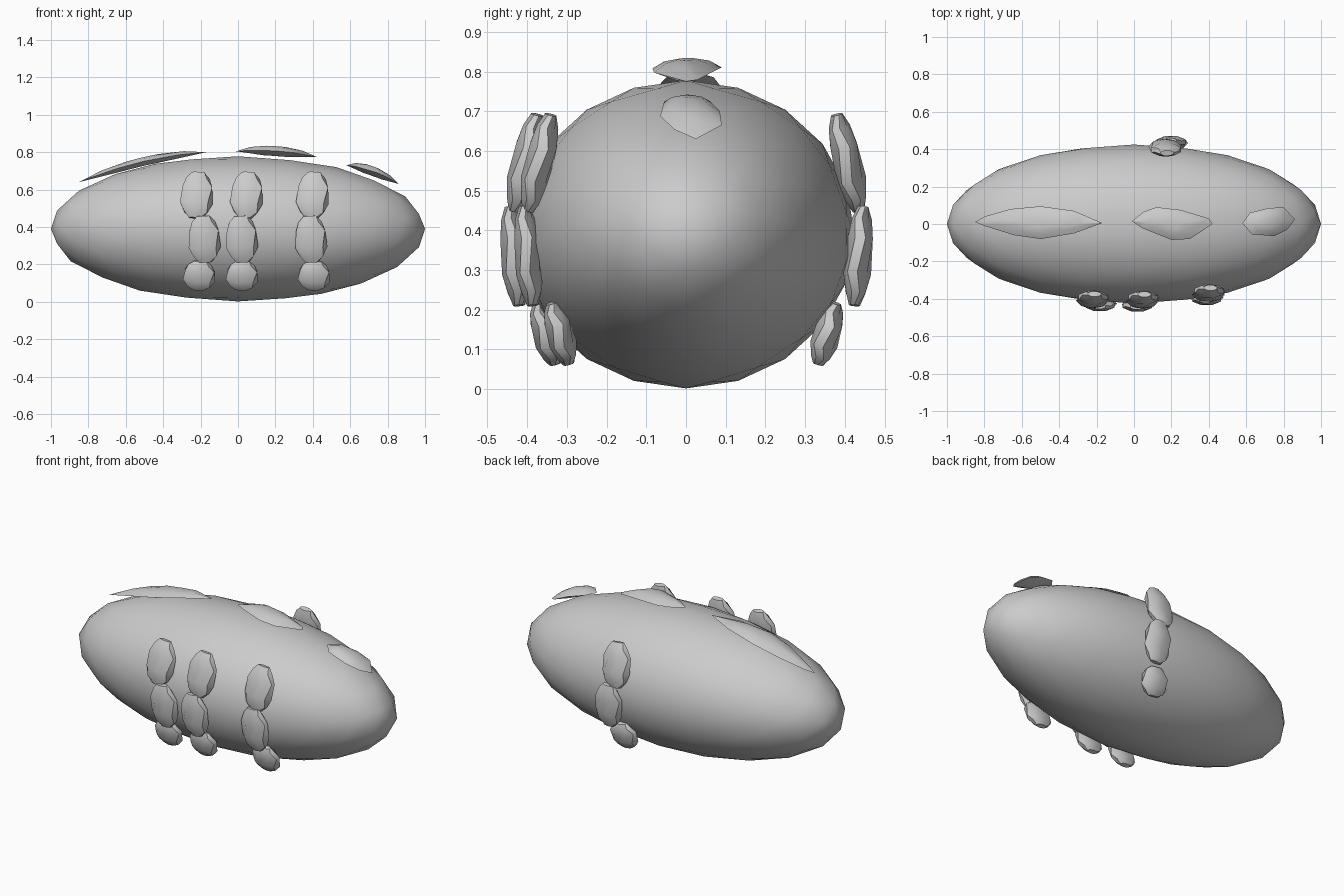
import bpy, bmesh, math
from mathutils import Matrix, Vector

cube = bpy.data.objects.get("Cube")
if cube:
    bpy.data.objects.remove(cube, do_unlink=True)

grey = bpy.data.materials.new("plain_grey")
grey.use_nodes = True
grey.diffuse_color = (0.6, 0.6, 0.6, 1)
grey.node_tree.nodes["Principled BSDF"].inputs["Base Color"].default_value = (0.6, 0.6, 0.6, 1)


def finish(name, bm, angle):
    """Turn a bmesh into a smooth shaded object."""
    bmesh.ops.recalc_face_normals(bm, faces=bm.faces)
    mesh = bpy.data.meshes.new(name)
    bm.to_mesh(mesh)
    bm.free()
    mesh.materials.append(grey)
    obj = bpy.data.objects.new(name, mesh)
    bpy.context.collection.objects.link(obj)
    bpy.ops.object.select_all(action="DESELECT")
    obj.select_set(True)
    bpy.context.view_layer.objects.active = obj
    bpy.ops.object.shade_smooth_by_angle(angle=math.radians(angle))
    return obj


def skin(bm, rings):
    """Bridge rings of equal length and cap both ends."""
    rings = [[bm.verts.new(p) for p in ring] for ring in rings]
    n = len(rings[0])
    for a, b in zip(rings, rings[1:]):
        for i in range(n):
            j = (i + 1) % n
            bm.faces.new((a[i], a[j], b[j], b[i]))
    bm.faces.new(rings[0])
    bm.faces.new(rings[-1])


# Long egg-shaped body, poles along x
bm = bmesh.new()
bmesh.ops.create_icosphere(bm, subdivisions=3, radius=1)
bmesh.ops.rotate(bm, verts=bm.verts, matrix=Matrix.Rotation(math.pi / 2, 3, "Y"))
for v in bm.verts:
    v.co = (v.co.x, v.co.y * 0.425, 0.39 + v.co.z * 0.388)
finish("body", bm, 60)


# Back plates: a top-view outline, domed above and keeled below
def back_plate(name, outline, left_z, right_z, bow, thick):
    x0 = min(p[0] for p in outline)
    x1 = max(p[0] for p in outline)
    cx = (x0 + x1) / 2

    def ring(scale, lift):
        pts = []
        for x, y in outline:
            x = cx + (x - cx) * scale
            t = (x - x0) / (x1 - x0)
            z = left_z + (right_z - left_z) * t + bow * 4 * t * (1 - t)
            pts.append((x, y * scale, z + lift))
        return pts

    bm = bmesh.new()
    skin(bm, [ring(0.3, -thick * 0.6), ring(1, 0), ring(0.65, thick * 0.4), ring(0.25, thick * 0.55)])
    finish(name, bm, 35)


back_plate("back_plate_long", [(-.85, .01), (-.8, .04), (-.66, .08), (-.5, .095), (-.32, .07),
           (-.17, .005), (-.32, -.05), (-.5, -.08), (-.64, -.06), (-.8, -.01)], .64, .80, .03, .04)
back_plate("back_plate_middle", [(-.01, .015), (.05, .065), (.12, .09), (.25, .075), (.4, .03),
           (.42, 0), (.3, -.08), (.2, -.085), (.05, -.025)], .805, .775, .017, .045)
back_plate("back_plate_short", [(.58, .005), (.62, .06), (.72, .085), (.8, .09), (.86, .025),
           (.82, -.03), (.75, -.065), (.63, -.055)], .73, .63, .02, .045)


# Leg segments: faceted pebbles, tilted to follow the side of the body
PROFILE = [(-1, .4), (-.75, .75), (-.35, 1), (.35, .98), (.75, .72), (1, .42)]


def pebble(name, center, size, tilt, lean):
    bm = bmesh.new()
    rings = []
    for k, (h, r) in enumerate(PROFILE):
        ring = []
        for i in range(8):
            a = math.tau * (i + 0.5 * (k % 2)) / 8
            ring.append((r * size[0] / 2 * math.cos(a), r * size[1] / 2 * math.sin(a), h * size[2] / 2))
        rings.append(ring)
    skin(bm, rings)
    turn = Matrix.Rotation(math.radians(tilt), 4, "X") @ Matrix.Rotation(math.radians(lean), 4, "Y")
    bm.transform(Matrix.Translation(Vector(center)) @ turn)
    finish(name, bm, 35)


def leg(name, side, xs, depth):
    """side is -1 for the front, 1 for the back; depth is the middle segment's distance."""
    parts = [("upper", .57, -.028, (.175, .075, .25), 13, 4),
             ("middle", .335, 0, (.172, .07, .25), -5, -3),
             ("lower", .14, -.08, (.172, .07, .16), -16, 5)]
    for x, (part, z, shift, size, tilt, lean) in zip(xs, parts):
        pebble(f"{name}_{part}", (x, side * (depth + shift), z), size, side * tilt, lean)


leg("front_leg_right", -1, (-.22, -.18, -.207), .43)
leg("front_leg_middle", -1, (.047, .02, .022), .432)
leg("front_leg_left", -1, (.4, .39, .407), .397)
leg("back_leg", 1, (.168, .2, .155), .435)
